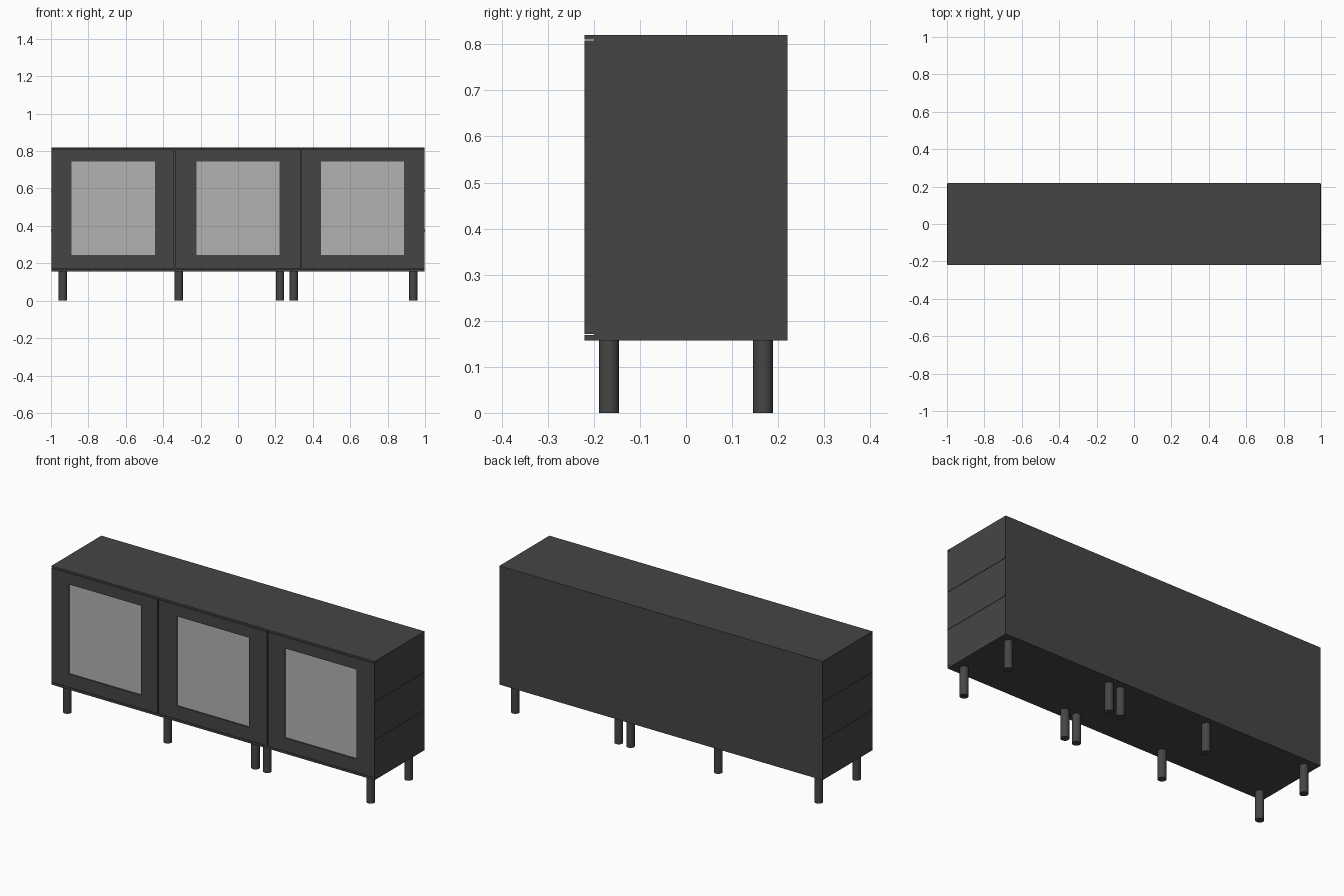
import bpy, bmesh, math

if "Cube" in bpy.data.objects:
    bpy.data.objects.remove(bpy.data.objects["Cube"])

def material(name, v):
    m = bpy.data.materials.new(name)
    m.diffuse_color = (v, v, v, 1)
    m.use_nodes = True
    m.node_tree.nodes["Principled BSDF"].inputs["Base Color"].default_value = m.diffuse_color
    return m

DARK = material("dark_wood", 0.06)
GLASS = material("pale_glass", 0.45)

def finish(name, bm, mat):
    me = bpy.data.meshes.new(name)
    bm.to_mesh(me)
    bm.free()
    me.materials.append(mat)
    ob = bpy.data.objects.new(name, me)
    bpy.context.collection.objects.link(ob)
    return ob

def add_box(bm, x, y, z):
    verts = bmesh.ops.create_cube(bm, size=1)["verts"]
    for v in verts:
        for i, (a, b) in enumerate((x, y, z)):
            v.co[i] = (a + b) / 2 + v.co[i] * (b - a)

def box(name, x, y, z, mat=DARK):
    bm = bmesh.new()
    add_box(bm, x, y, z)
    return finish(name, bm, mat)

W, D, BOTTOM, TOP = 0.998, 0.22, 0.157, 0.82
T = 0.018

# Carcass panels
box("top_panel", (-W, W), (-D, D), (TOP - 0.01, TOP))
box("bottom_panel", (-W, W), (-D, D), (BOTTOM, BOTTOM + 0.012))
box("back_panel", (-W, W), (D - 0.012, D), (BOTTOM + 0.012, TOP - 0.01))
for side, s in (("left", -1), ("right", 1)):
    box(side + "_side_panel", sorted((s * W, s * (W - T))), (-D + 0.02, D - 0.012),
        (BOTTOM + 0.012, TOP - 0.01))

# Internal dividers and shelves; shelf ends show on the sides
for i, x in enumerate((-0.34, 0.337)):
    box(f"divider_{i + 1}", (x - 0.01, x + 0.01), (-D + 0.024, D - 0.012),
        (BOTTOM + 0.012, TOP - 0.01))
for i, z in enumerate((0.376, 0.588)):
    box(f"shelf_{i + 1}", (-1, 1), (-0.195, 0.215), (z - 0.005, z + 0.005))
    # front lip of the shelf end, on the outer side of the doors
    for side, s in (("left", -1), ("right", 1)):
        box(f"{side}_shelf_lip_{i + 1}", sorted((s, s * 0.98)), (-0.217, -0.195),
            (z - 0.005, z + 0.005))

# Doors: four-piece frames around a recessed pane
Z0, Z1, G0, G1 = BOTTOM + 0.014, TOP - 0.012, 0.245, 0.745
doors = ((-W, -0.344, -0.89, -0.445), (-0.338, 0.333, -0.223, 0.222),
         (0.34, W, 0.443, 0.887))
for i, (x0, x1, g0, g1) in enumerate(doors):
    bm = bmesh.new()
    y = (-D, -D + 0.02)
    add_box(bm, (x0, g0), y, (Z0, Z1))
    add_box(bm, (g1, x1), y, (Z0, Z1))
    add_box(bm, (g0, g1), y, (Z0, G0))
    add_box(bm, (g0, g1), y, (G1, Z1))
    finish(f"door_frame_{i + 1}", bm, DARK)
    box(f"door_glass_{i + 1}", (g0, g1), (-D + 0.007, -D + 0.011), (G0, G1), GLASS)

# Round legs in front and back rows
for row, y in (("front", -0.167), ("back", 0.167)):
    for i, x in enumerate((-0.937, -0.317, 0.225, 0.298, 0.937)):
        bpy.ops.mesh.primitive_cylinder_add(vertices=32, radius=0.022, depth=BOTTOM,
                                            location=(x, y, BOTTOM / 2))
        leg = bpy.context.object
        leg.name = f"{row}_leg_{i + 1}"
        leg.data.materials.append(DARK)
        bpy.ops.object.shade_smooth_by_angle(angle=math.radians(40))
